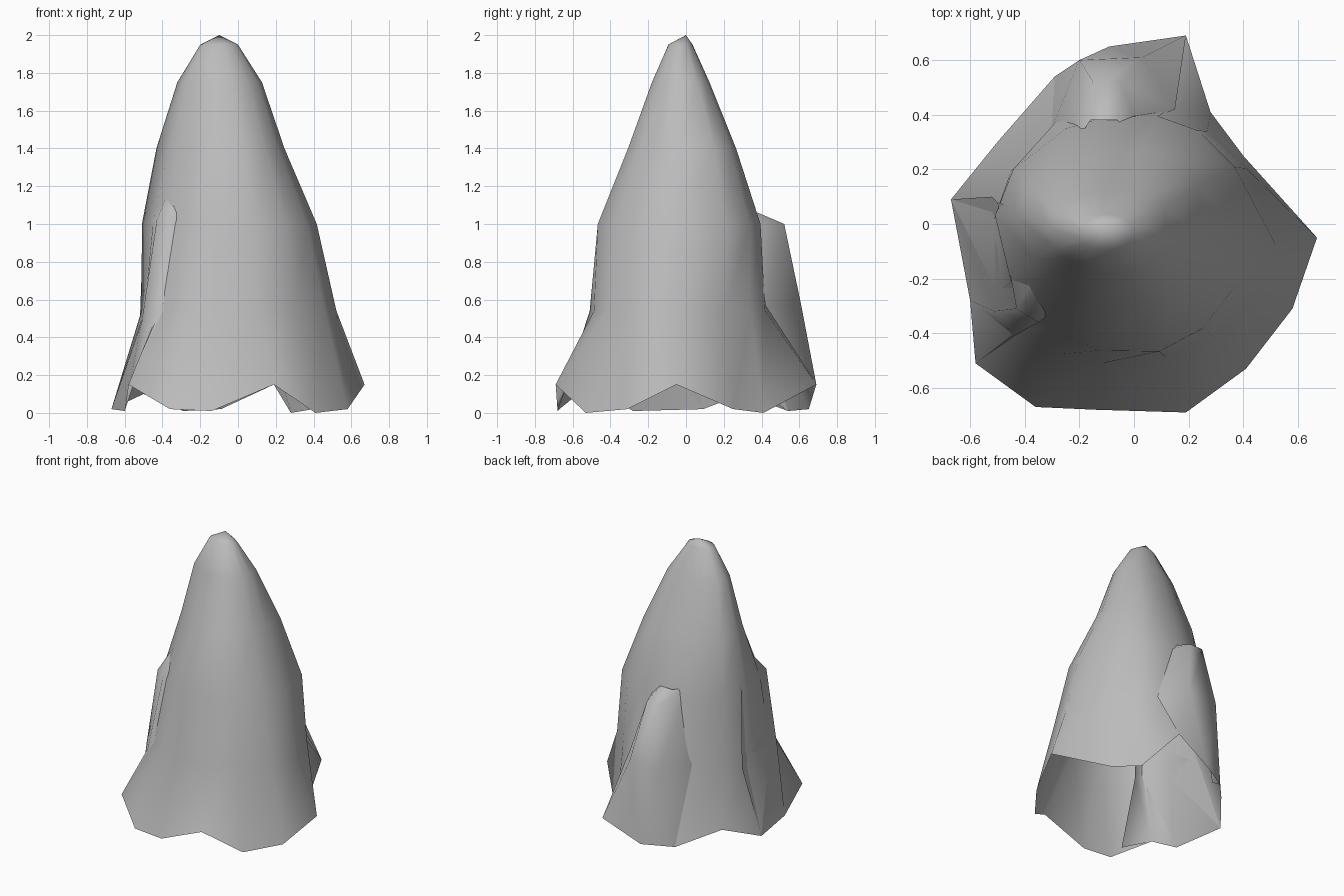
import bpy, bmesh, math

cube = bpy.data.objects.get("Cube")
if cube:
    bpy.data.objects.remove(cube, do_unlink=True)

stone = bpy.data.materials.new("grey stone")
stone.use_nodes = True
colour = (0.5, 0.5, 0.5, 1)
stone.diffuse_color = colour
stone.node_tree.nodes["Principled BSDF"].inputs["Base Color"].default_value = colour


def loft(name, rows, closed=False, tip=None):
    """Skin rows of points from the ground up; optionally close round and to a tip."""
    bm = bmesh.new()
    rings = [[bm.verts.new(p) for p in row] for row in rows]
    n = len(rings[0])
    for i in range(n if closed else n - 1):
        j = (i + 1) % n
        for low, high in zip(rings, rings[1:]):
            bm.faces.new((low[i], low[j], high[j], high[i]))
        if tip:
            bm.faces.new((rings[-1][i], rings[-1][j], bm.verts.new(tip)))
    bmesh.ops.remove_doubles(bm, verts=bm.verts, dist=0.0001)
    mesh = bpy.data.meshes.new(name)
    bm.to_mesh(mesh)
    bm.free()
    mesh.materials.append(stone)
    mesh.shade_smooth()
    obj = bpy.data.objects.new(name, mesh)
    bpy.context.collection.objects.link(obj)
    return obj


# Wavy open rim at the ground, counter-clockwise from the +x side
rim = [(.67, -.05, .15), (.4, .25, .02), (.28, .41, 0), (.19, .69, .15),
       (-.09, .65, .02), (-.29, .54, .01), (-.5, .3, .1), (-.67, .09, .02),
       (-.6, -.28, .01), (-.58, -.51, .15), (-.36, -.67, .02), (-.14, -.68, .01),
       (.19, -.69, .15), (.41, -.53, 0), (.58, -.31, .02)]

# Main spire: sections as height, centre x, centre y, radius x, radius y, lobe depth
sections = [(.54, -.015, -.043, .52, .48, -.04), (1.0, -.035, -.03, .465, .44, .03),
            (1.4, -.07, -.01, .34, .285, .08), (1.75, -.09, -.025, .225, .155, .04),
            (1.95, -.1, -.03, .1, .065, 0)]


def section(z, cx, cy, rx, ry, depth):
    """An oval with three soft ridges, one of them at the back left."""
    ring = []
    for x, y, _ in rim:
        a = math.atan2(y, x)
        lobe = 1 + depth * math.cos(3 * (a - math.pi / 4))
        ring.append((cx + rx * lobe * math.cos(a), cy + ry * lobe * math.sin(a), z))
    return ring


loft("main_spire", [rim] + [section(*s) for s in sections], closed=True, tip=(-.1, 0, 2))


def level(z, *points):
    return [(x, y, z) for x, y in points]


# Back buttress leaning on the spire
loft("back_buttress", [
    [rim[3], rim[4], rim[5], (-.33, .41, .1)],
    level(.57, (.15, .42), (.03, .61), (-.2, .6), (-.3, .35)),
    level(1.0, (.01, .36), (-.05, .52), (-.15, .52), (-.22, .33)),
    level(1.06, (-.02, .34), (-.06, .38), (-.16, .38), (-.2, .32))])

# Side buttress, a broad shoulder on the -x side
loft("side_buttress", [
    [rim[7], rim[8], rim[9], (-.38, -.58, .06)],
    level(.48, (-.52, .1), (-.51, -.32), (-.44, -.41), (-.32, -.37)),
    level(1.02, (-.5, .08), (-.43, -.31), (-.35, -.36), (-.27, -.3)),
    level(1.17, (-.44, .06), (-.37, -.2), (-.33, -.23), (-.25, -.22))])
